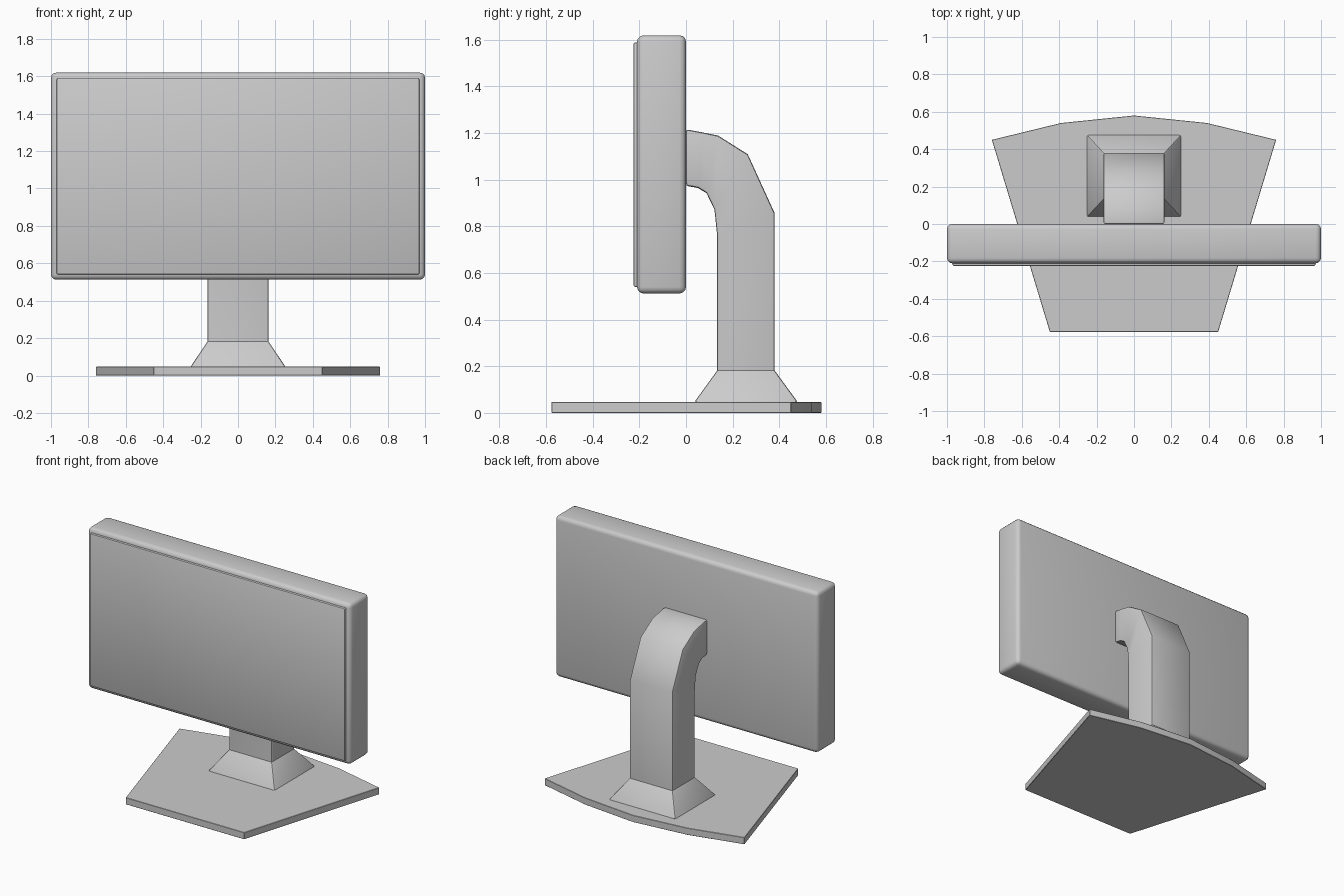
import bpy, bmesh
from math import radians

if "Cube" in bpy.data.objects:
    bpy.data.objects.remove(bpy.data.objects["Cube"])


def make(name, bm, bevel=0, segments=3, limit=50):
    bmesh.ops.recalc_face_normals(bm, faces=bm.faces[:])
    mesh = bpy.data.meshes.new(name)
    bm.to_mesh(mesh)
    bm.free()
    ob = bpy.data.objects.new(name, mesh)
    bpy.context.collection.objects.link(ob)
    bpy.context.view_layer.objects.active = ob
    ob.select_set(True)
    if bevel:
        mod = ob.modifiers.new("Bevel", 'BEVEL')
        mod.width, mod.segments = bevel, segments
        mod.limit_method, mod.angle_limit = 'ANGLE', radians(limit)
        bpy.ops.object.modifier_apply(modifier=mod.name)
    bpy.ops.object.shade_smooth_by_angle(angle=radians(31))
    ob.select_set(False)
    return ob


def loft(name, rings, **kw):
    """Skin a list of closed rings with equal point counts and cap the ends."""
    bm = bmesh.new()
    loops = [[bm.verts.new(p) for p in ring] for ring in rings]
    n = len(loops[0])
    for a, b in zip(loops, loops[1:]):
        for i in range(n):
            j = (i + 1) % n
            bm.faces.new((a[i], a[j], b[j], b[i]))
    bm.faces.new(loops[0])
    bm.faces.new(loops[-1])
    return make(name, bm, **kw)


def box(name, hx, y0, y1, z0, z1, **kw):
    return loft(name, [[(-hx, y, z0), (hx, y, z0), (hx, y, z1), (-hx, y, z1)]
                       for y in (y0, y1)], **kw)


# Screen housing and raised display panel
box("screen_housing", 1.0, -0.21, 0.0, 0.515, 1.622, bevel=0.028)
box("display_panel", 0.97, -0.225, -0.19, 0.543, 1.592, bevel=0.008, segments=2)

# Flat base plate with faceted rear edge
half = [(0.45, -0.577), (0.76, 0.45), (0.39, 0.54)]
outline = half + [(0, 0.58)] + [(-x, y) for x, y in reversed(half)]
loft("base_plate", [[(x, y, z) for x, y in outline] for z in (0.003, 0.05)],
     bevel=0.002, segments=1)

# Stand: flared foot, column and curved neck (half width, front y/z, rear y/z)
sections = [
    (0.255, (0.035, 0.048), (0.480, 0.048)),
    (0.163, (0.134, 0.185), (0.380, 0.185)),
    (0.163, (0.134, 0.760), (0.380, 0.860)),
    (0.163, (0.122, 0.875), (0.265, 1.112)),
    (0.163, (0.088, 0.945), (0.138, 1.192)),
    (0.163, (0.052, 0.967), (0.070, 1.206)),
    (0.163, (0.000, 0.977), (0.000, 1.219)),
]
loft("stand", [[(-w, *f), (w, *f), (w, *r), (-w, *r)] for w, f, r in sections],
     bevel=0.010, segments=2)

# Rest the model on the floor
for ob in bpy.data.objects:
    ob.location.z = -0.003
